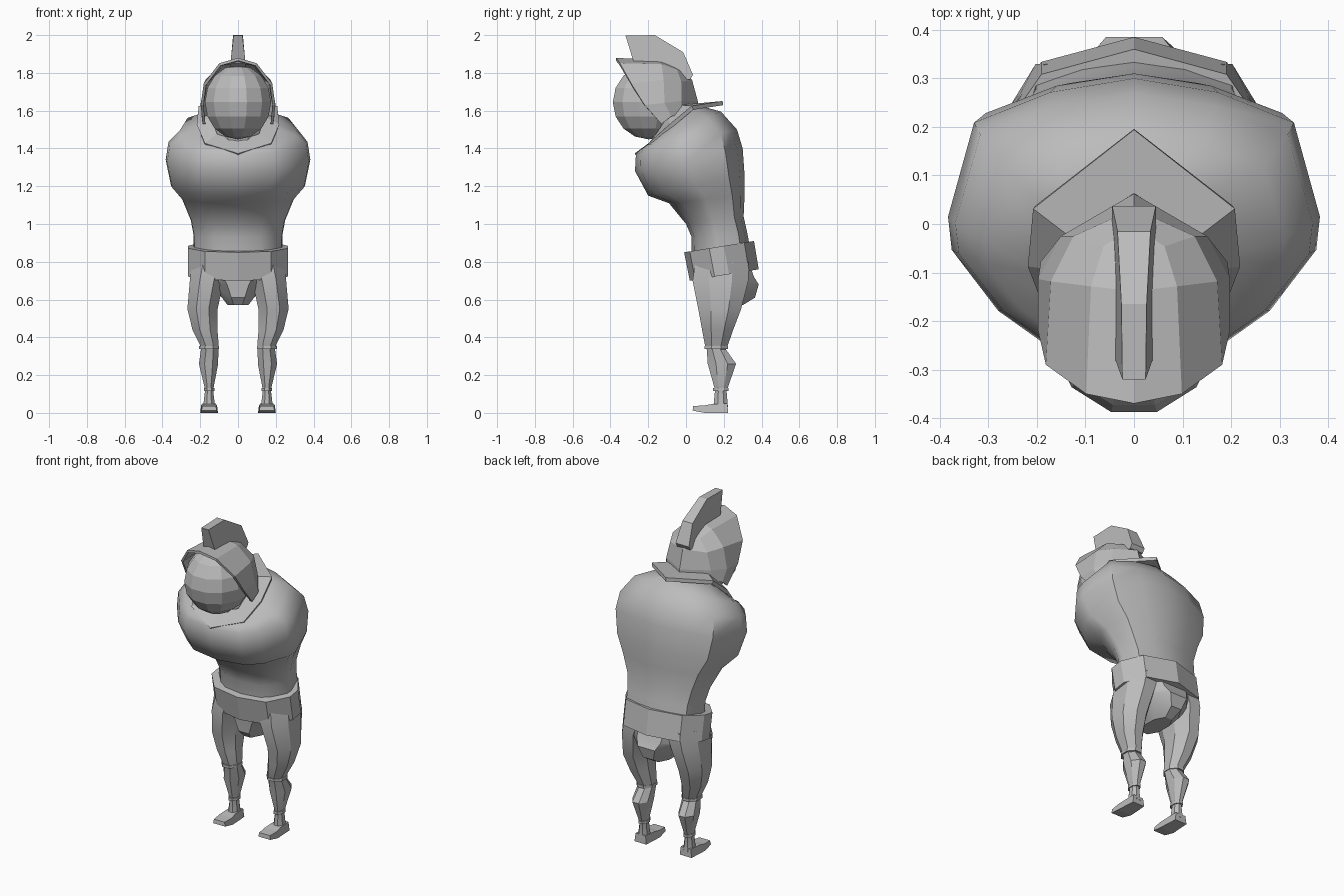
import bpy
import bmesh
import math
from mathutils import Matrix

default_cube = bpy.data.objects.get("Cube")
if default_cube:
    bpy.data.objects.remove(default_cube, do_unlink=True)

grey = bpy.data.materials.new("plain grey")
grey.use_nodes = True
grey.diffuse_color = (0.5, 0.5, 0.5, 1)
grey.node_tree.nodes["Principled BSDF"].inputs["Base Color"].default_value = grey.diffuse_color


def finish(name, bm, smooth=None, mirror=False, thickness=0):
    """Turn a bmesh into a named, shaded object with optional modifiers."""
    bmesh.ops.recalc_face_normals(bm, faces=bm.faces)
    mesh = bpy.data.meshes.new(name)
    bm.to_mesh(mesh)
    bm.free()
    mesh.materials.append(grey)
    obj = bpy.data.objects.new(name, mesh)
    bpy.context.collection.objects.link(obj)
    if smooth:
        bpy.ops.object.select_all(action="DESELECT")
        obj.select_set(True)
        bpy.context.view_layer.objects.active = obj
        bpy.ops.object.shade_smooth_by_angle(angle=math.radians(smooth))
    if mirror:
        modifier = obj.modifiers.new("mirror", "MIRROR")
        modifier.use_clip = True
    if thickness:
        modifier = obj.modifiers.new("thickness", "SOLIDIFY")
        modifier.thickness = thickness
        modifier.offset = 0
    return obj


def loft(name, rings, closed=True, **options):
    """Bridge successive rows of points; closed rows also get end caps."""
    bm = bmesh.new()
    rows = [[bm.verts.new(point) for point in ring] for ring in rings]
    count = len(rows[0])
    for lower, upper in zip(rows, rows[1:]):
        for i in range(count if closed else count - 1):
            j = (i + 1) % count
            bm.faces.new((lower[i], lower[j], upper[j], upper[i]))
    if closed:
        bm.faces.new(rows[0])
        bm.faces.new(rows[-1])
    bmesh.ops.remove_doubles(bm, verts=bm.verts, dist=0.0001)
    return finish(name, bm, **options)


def outline(shape, front_z, front_y, back_z, back_y, width):
    """Symmetric tilted ring from a half outline of (width, depth) fractions."""
    half = [(width * u, front_y + (back_y - front_y) * v,
             front_z + (back_z - front_z) * v) for u, v in shape]
    return half + [(-x, y, z) for x, y, z in reversed(half[1:-1])]


def oval(z, centre, radius, front, back, sides=8):
    """Flat-fronted ring between a front and a back depth."""
    ring = []
    for i in range(sides):
        angle = math.tau * (i + 0.5) / sides
        stretch = 1 / math.cos(math.pi / sides)
        ring.append((centre + radius * stretch * math.cos(angle),
                     (front + back) / 2 + (back - front) / 2 * stretch * math.sin(angle), z))
    return ring


def slab(name, profile, centre=0, **options):
    """Side profile of (depth, height, half width) spread to both sides."""
    sides = [[(centre + s * w, y, z) for y, z, w in profile] for s in (-1, 1)]
    return loft(name, sides, **options)


# Torso: leaning chest with broad shoulders
body_shape = [(0, 0), (0.5, 0.05), (0.73, 0.16), (0.98, 0.38),
              (1, 0.5), (0.86, 0.84), (0.45, 0.95), (0, 1)]
body_rings = [
    (0.78, 0.03, 0.84, 0.345, 0.235),
    (0.93, 0.03, 0.95, 0.325, 0.235),
    (1.00, 0.00, 1.04, 0.305, 0.25),
    (1.11, -0.09, 1.15, 0.31, 0.295),
    (1.15, -0.20, 1.26, 0.31, 0.355),
    (1.28, -0.27, 1.40, 0.30, 0.383),
    (1.37, -0.265, 1.50, 0.27, 0.368),
    (1.39, -0.25, 1.595, 0.185, 0.31),
    (1.42, -0.20, 1.63, 0.06, 0.19),
]
loft("torso", [outline(body_shape, *ring) for ring in body_rings], smooth=48)

# Belt: tilted faceted band
belt_shape = [(0, 0), (0.66, 0.08), (1, 0.36), (1, 0.57), (0.72, 0.86), (0, 1)]
loft("belt", [outline(belt_shape, 0.70, 0.02, 0.76, 0.385, 0.265),
              outline(belt_shape, 0.85, -0.01, 0.91, 0.36, 0.265)])

# Hips below the belt
hip_rings = [(0.80, 0, 0.22, 0.05, 0.33), (0.72, 0, 0.19, 0.045, 0.36),
             (0.68, 0, 0.14, 0.05, 0.385), (0.61, 0, 0.085, 0.055, 0.365),
             (0.57, 0, 0.055, 0.09, 0.30)]
loft("hips", [oval(*ring) for ring in hip_rings], smooth=30)

# Legs, mirrored
leg_rings = [
    (0.80, 0.14, 0.105, 0.05, 0.33), (0.70, 0.165, 0.09, 0.035, 0.33),
    (0.55, 0.188, 0.08, 0.065, 0.292), (0.44, 0.175, 0.066, 0.085, 0.25),
    (0.36, 0.152, 0.05, 0.10, 0.222), (0.335, 0.15, 0.046, 0.11, 0.212),
    (0.26, 0.156, 0.051, 0.115, 0.265), (0.135, 0.153, 0.024, 0.15, 0.222),
    (0.115, 0.153, 0.022, 0.153, 0.215), (0.03, 0.153, 0.032, 0.145, 0.222),
]
loft("legs", [oval(*ring) for ring in leg_rings], smooth=30, mirror=True)

# Cuffs at knee and ankle
for name, z, radius, front, back in (("knee_bands", 0.345, 0.053, 0.098, 0.222),
                                     ("ankle_bands", 0.125, 0.028, 0.143, 0.225)):
    loft(name, [oval(z + d, 0.153, radius, front, back) for d in (-0.008, 0.008)], mirror=True)

# Feet
foot_profile = [(0.035, 0.012, 0.04), (0.038, 0.036, 0.036), (0.10, 0.04, 0.042),
                (0.14, 0.047, 0.036), (0.22, 0.05, 0.034), (0.222, 0, 0.04), (0.10, 0, 0.047)]
slab("feet", foot_profile, 0.153, mirror=True)

# Neck
loft("neck", [oval(1.40, 0, 0.13, -0.17, 0.04), oval(1.64, 0, 0.13, -0.20, 0.02)])

# Collar: flat band, pointed at the back and the front
collar_outer = [(0, 0.195, 1.64), (0.205, 0.035, 1.615), (0.215, -0.08, 1.52),
                (0.175, -0.19, 1.42), (0, -0.265, 1.365)]
collar_inner = [(0, 0.03, 1.62), (0.12, -0.03, 1.62), (0.14, -0.09, 1.56),
                (0.11, -0.15, 1.47), (0, -0.17, 1.43)]
loft("collar", [collar_outer, collar_inner], closed=False, mirror=True, thickness=0.022)

# Head: faceted ball with a flat column facing forward
ball = bmesh.new()
bmesh.ops.create_uvsphere(ball, u_segments=12, v_segments=8, radius=0.197,
                          matrix=Matrix.Rotation(math.radians(15), 4, "Z"))
bmesh.ops.scale(ball, verts=ball.verts, vec=(0.92, 1, 1))
bmesh.ops.translate(ball, verts=ball.verts, vec=(0, -0.197, 1.645))
finish("head", ball)

# Helmet: open-faced shell swept from the rim to the back
helmet_rows = [
    [(0.18, -0.13, 1.53), (0.19, -0.22, 1.63), (0.175, -0.29, 1.74),
     (0.095, -0.35, 1.845), (0, -0.37, 1.872)],
    [(0.185, -0.08, 1.57), (0.19, -0.115, 1.64), (0.165, -0.12, 1.76),
     (0.085, -0.13, 1.84), (0, -0.14, 1.86)],
    [(0.14, -0.03, 1.58), (0.145, -0.03, 1.65), (0.12, -0.03, 1.75),
     (0.06, -0.05, 1.81), (0, -0.06, 1.83)],
    [(0, 0.058, 1.58), (0, 0.055, 1.65), (0, 0.025, 1.76),
     (0, -0.01, 1.80), (0, -0.06, 1.83)],
]
loft("helmet", helmet_rows, closed=False, mirror=True, thickness=0.015)

# Crest fin along the helmet
crest_profile = [(-0.275, 1.85, 0.04), (-0.32, 1.997, 0.024), (-0.165, 2, 0.026),
                 (-0.015, 1.91, 0.034), (0.037, 1.79, 0.045),
                 (0.022, 1.765, 0.045), (-0.10, 1.77, 0.045)]
slab("crest", crest_profile)
